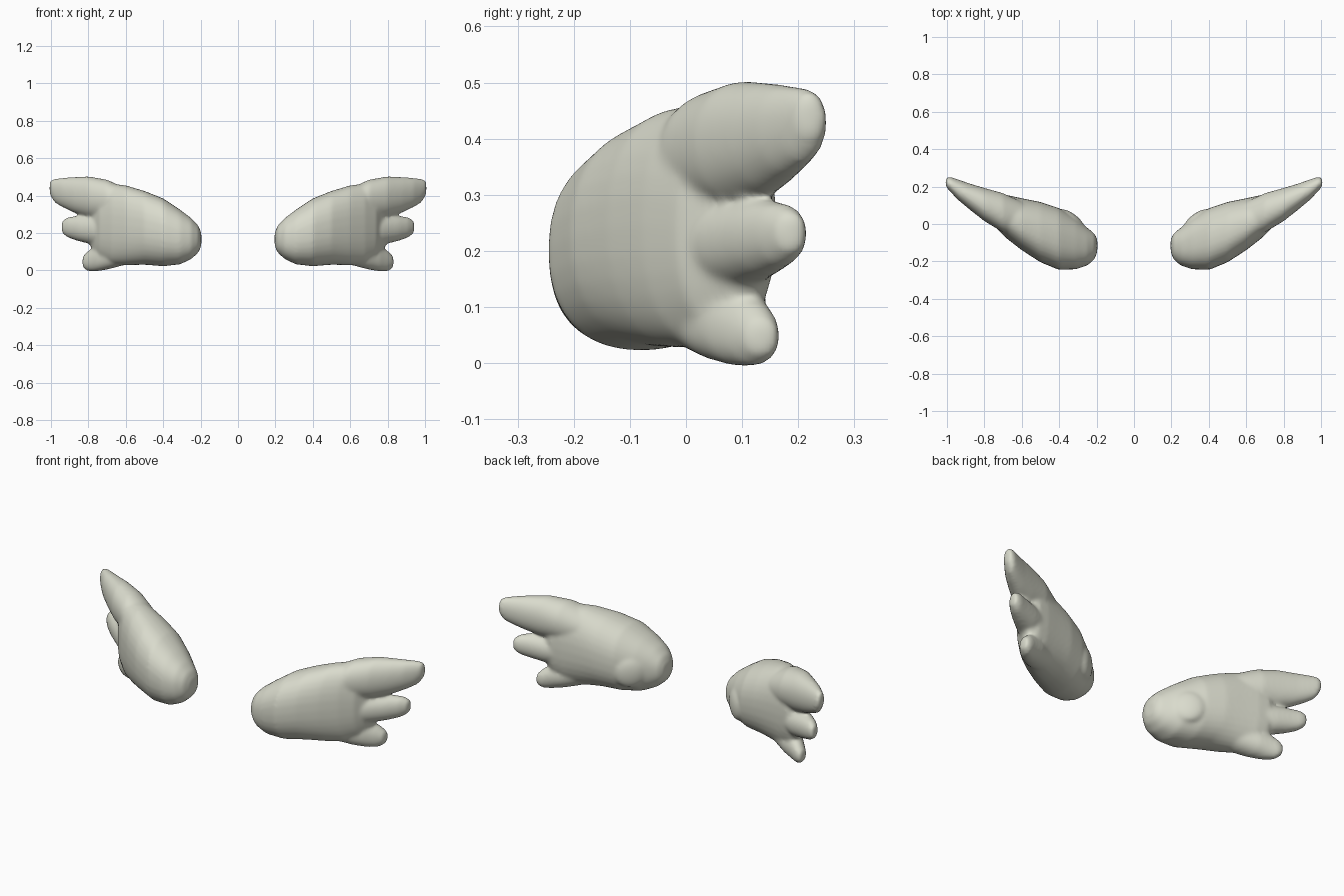
import bpy, bmesh, math
from mathutils import Matrix

white = bpy.data.materials.new("warm white")
white.diffuse_color = (0.70, 0.71, 0.61, 1)

SIDES = 32


def loft(bm, sections, power):
    """Skin rounded sections standing across x; each is (x, y0, y1, z0, z1)."""
    rings = []
    for x, y0, y1, z0, z1 in sections:
        ring = []
        for i in range(SIDES):
            a = 2 * math.pi * i / SIDES
            c, s = math.cos(a), math.sin(a)
            c = math.copysign(abs(c) ** power, c)
            s = math.copysign(abs(s) ** power, s)
            ring.append(bm.verts.new((x, (y0 + y1) / 2 + (y1 - y0) / 2 * c,
                                      (z0 + z1) / 2 + (z1 - z0) / 2 * s)))
        rings.append(ring)
    for r, s in zip(rings, rings[1:]):
        for i in range(SIDES):
            j = (i + 1) % SIDES
            bm.faces.new((r[i], r[j], s[j], s[i]))
    bm.faces.new(rings[0][::-1])
    bm.faces.new(rings[-1])


bm = bmesh.new()

# rounded shoulder and palm of the wing
loft(bm, [(0.196, -0.15, -0.08, 0.13, 0.20), (0.212, -0.19, -0.05, 0.095, 0.24),
          (0.25, -0.222, -0.02, 0.06, 0.28), (0.31, -0.242, 0.03, 0.032, 0.325),
          (0.40, -0.246, 0.085, 0.022, 0.385), (0.50, -0.205, 0.118, 0.03, 0.425),
          (0.60, -0.14, 0.138, 0.027, 0.455), (0.68, -0.078, 0.155, 0.03, 0.465),
          (0.74, -0.02, 0.162, 0.06, 0.43), (0.78, 0.05, 0.15, 0.11, 0.37),
          (0.80, 0.08, 0.14, 0.16, 0.31)], 0.87)

# long upper feather
loft(bm, [(0.46, -0.08, 0.03, 0.27, 0.36), (0.58, -0.08, 0.11, 0.26, 0.43),
          (0.70, -0.045, 0.165, 0.27, 0.485), (0.80, 0.015, 0.193, 0.283, 0.503),
          (0.88, 0.078, 0.217, 0.310, 0.499), (0.94, 0.128, 0.238, 0.338, 0.495),
          (0.98, 0.17, 0.252, 0.362, 0.490), (1.007, 0.20, 0.248, 0.405, 0.48)], 0.95)

# middle feather
loft(bm, [(0.52, -0.06, 0.06, 0.16, 0.27), (0.66, -0.055, 0.14, 0.135, 0.29),
          (0.78, 0.025, 0.178, 0.138, 0.293), (0.86, 0.085, 0.2, 0.158, 0.291),
          (0.91, 0.128, 0.216, 0.175, 0.285), (0.942, 0.165, 0.215, 0.2, 0.265)], 0.95)

# short lower feather, drooping
loft(bm, [(0.52, -0.05, 0.05, 0.06, 0.13), (0.62, -0.05, 0.10, 0.025, 0.16),
          (0.70, -0.01, 0.138, 0.004, 0.145), (0.76, 0.035, 0.155, -0.006, 0.132),
          (0.80, 0.075, 0.168, -0.006, 0.105), (0.831, 0.11, 0.165, 0.015, 0.075)], 0.95)

# low round joint pad on the back of the shoulder
pad = (Matrix.Translation((0.335, 0.022, 0.165)) @ Matrix.Rotation(math.radians(37), 4, 'Z')
       @ Matrix.Diagonal((0.085, 0.034, 0.085, 1)))
bmesh.ops.create_uvsphere(bm, u_segments=24, v_segments=14, radius=1, matrix=pad)

bmesh.ops.recalc_face_normals(bm, faces=bm.faces)
mesh = bpy.data.meshes.new("wings")
bm.to_mesh(mesh)
bm.free()
mesh.materials.append(white)
wings = bpy.data.objects.new("wings", mesh)
bpy.context.collection.objects.link(wings)

# fuse the parts into one soft skin, then mirror it
remesh = wings.modifiers.new("fuse", 'REMESH')
remesh.mode = 'VOXEL'
remesh.voxel_size = 0.008
remesh.use_smooth_shade = True
soften = wings.modifiers.new("soften", 'SMOOTH')
soften.factor = 0.5
soften.iterations = 16
mirror = wings.modifiers.new("other_side", 'MIRROR')
mirror.use_axis[0] = True
